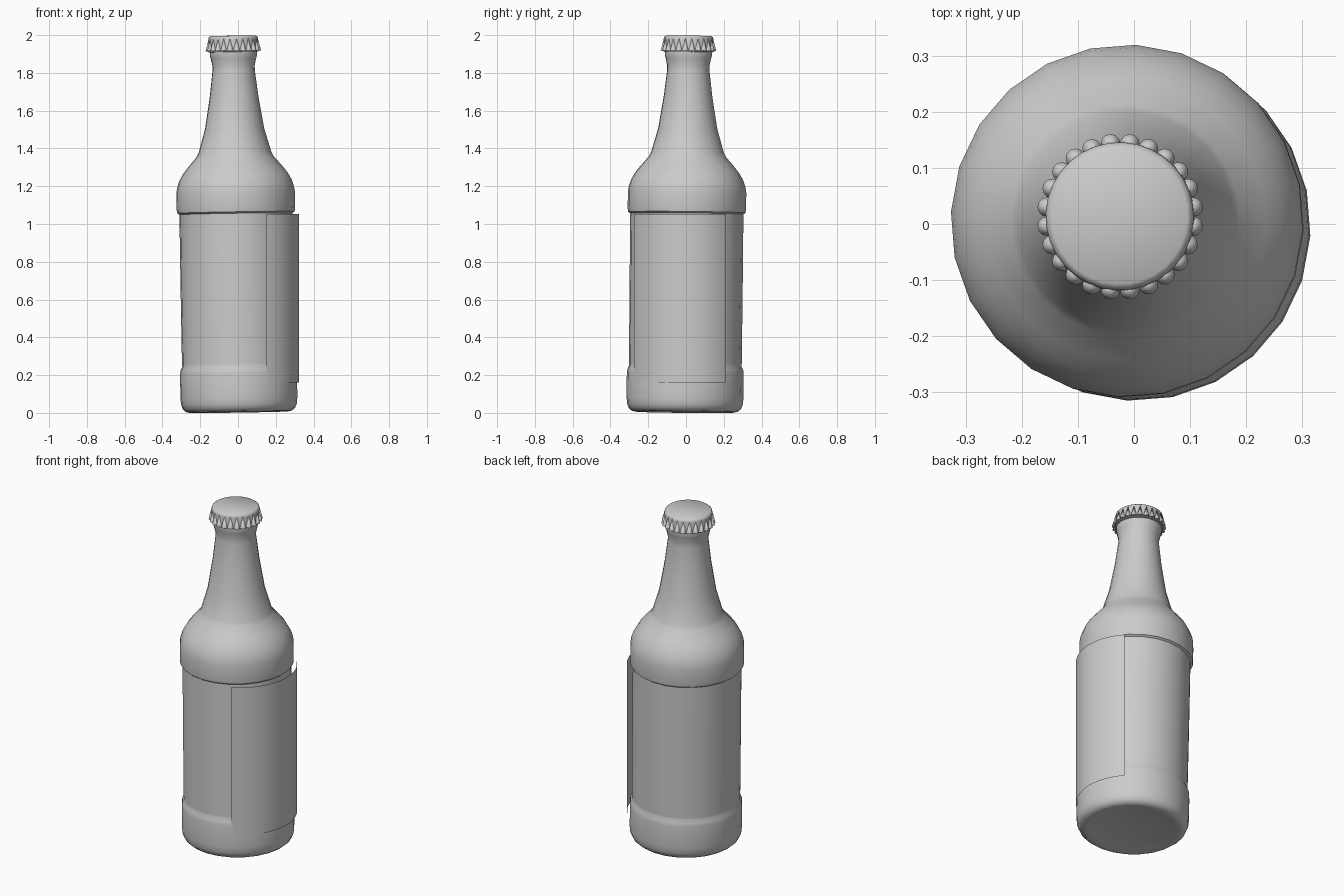
import bpy
import bmesh
import math

if "Cube" in bpy.data.objects:
    bpy.data.objects.remove(bpy.data.objects["Cube"], do_unlink=True)

# One plain grey for every part
grey = bpy.data.materials.new("plain grey")
grey.use_nodes = True
grey.diffuse_color = (0.6, 0.6, 0.6, 1)
grey.node_tree.nodes["Principled BSDF"].inputs["Base Color"].default_value = (0.6, 0.6, 0.6, 1)

SIDES = 24
PHASE = math.radians(-3)


def finish(name, bm, angle=35):
    mesh = bpy.data.meshes.new(name)
    bm.to_mesh(mesh)
    bm.free()
    obj = bpy.data.objects.new(name, mesh)
    bpy.context.collection.objects.link(obj)
    mesh.materials.append(grey)
    bpy.ops.object.select_all(action='DESELECT')
    obj.select_set(True)
    bpy.context.view_layer.objects.active = obj
    bpy.ops.object.shade_smooth_by_angle(angle=math.radians(angle))
    return obj


def lathe(name, profile, sides, angle=35):
    """Revolve (radius, height) points; radius 0 closes an end."""
    bm = bmesh.new()
    rings = []
    for r, z in profile:
        if r == 0:
            rings.append([bm.verts.new((0, 0, z))] * sides)
        else:
            rings.append([bm.verts.new((r * math.cos(PHASE + math.tau * i / sides),
                                        r * math.sin(PHASE + math.tau * i / sides), z))
                          for i in range(sides)])
    for low, high in zip(rings, rings[1:]):
        for i in range(sides):
            j = (i + 1) % sides
            corners = dict.fromkeys((low[i], low[j], high[j], high[i]))
            bm.faces.new(list(corners))
    bmesh.ops.recalc_face_normals(bm, faces=bm.faces)
    return finish(name, bm, angle)


def lean(obj):
    """The bottle stands slightly off vertical."""
    obj.rotation_euler = (-0.010, -0.016, 0)
    obj.location = (0.006, -0.006, 0.004)


# Bottle: hollowed base, raised foot, recessed body, shoulder, neck and lip
bottle = lathe("bottle", [
    (0, 0.02), (0.15, 0.016), (0.23, 0.006), (0.26, 0.0), (0.28, 0.004),
    (0.297, 0.018), (0.306, 0.04), (0.31, 0.075), (0.31, 0.205), (0.307, 0.225),
    (0.299, 0.243), (0.299, 0.255), (0.30, 0.65), (0.30, 1.05), (0.311, 1.058),
    (0.314, 1.075), (0.314, 1.165), (0.309, 1.195), (0.298, 1.228),
    (0.278, 1.264), (0.25, 1.30), (0.205, 1.352), (0.193, 1.375), (0.157, 1.50),
    (0.129, 1.67), (0.112, 1.81), (0.112, 1.835), (0.121, 1.875),
    (0.125, 1.888), (0.125, 1.91), (0.11, 1.915)], SIDES)
lean(bottle)

# Cap: rounded disc on a short wall
cap = lathe("cap", [
    (0.122, 1.906), (0.133, 1.908), (0.132, 1.975), (0.129, 1.986),
    (0.121, 1.992), (0, 1.994)], 32, 50)
lean(cap)

# Cap crimps: ring of small pointed flutes
bm = bmesh.new()
for k in range(SIDES):
    a = math.tau * (k + 0.5) / SIDES
    new = bmesh.ops.create_cone(bm, cap_ends=True, segments=12,
                                radius1=0.0175, radius2=0.0, depth=0.066)
    bmesh.ops.translate(bm, verts=new["verts"],
                        vec=(0.131 * math.cos(a), 0.131 * math.sin(a), 1.946))
lean(finish("cap_crimps", bm, 40))

# Label: upright curved sheet wrapped around the left side
bm = bmesh.new()
columns = []
STEPS = 18
for i in range(STEPS + 1):
    a = math.radians(-63.8 + 105.3 * i / STEPS)
    x, y = 0.0125 + 0.311 * math.cos(a), 0.004 + 0.311 * math.sin(a)
    columns.append([bm.verts.new((x, y, z)) for z in (0.16, 1.053)])
for (b0, t0), (b1, t1) in zip(columns, columns[1:]):
    bm.faces.new((b0, b1, t1, t0))
finish("label", bm)
